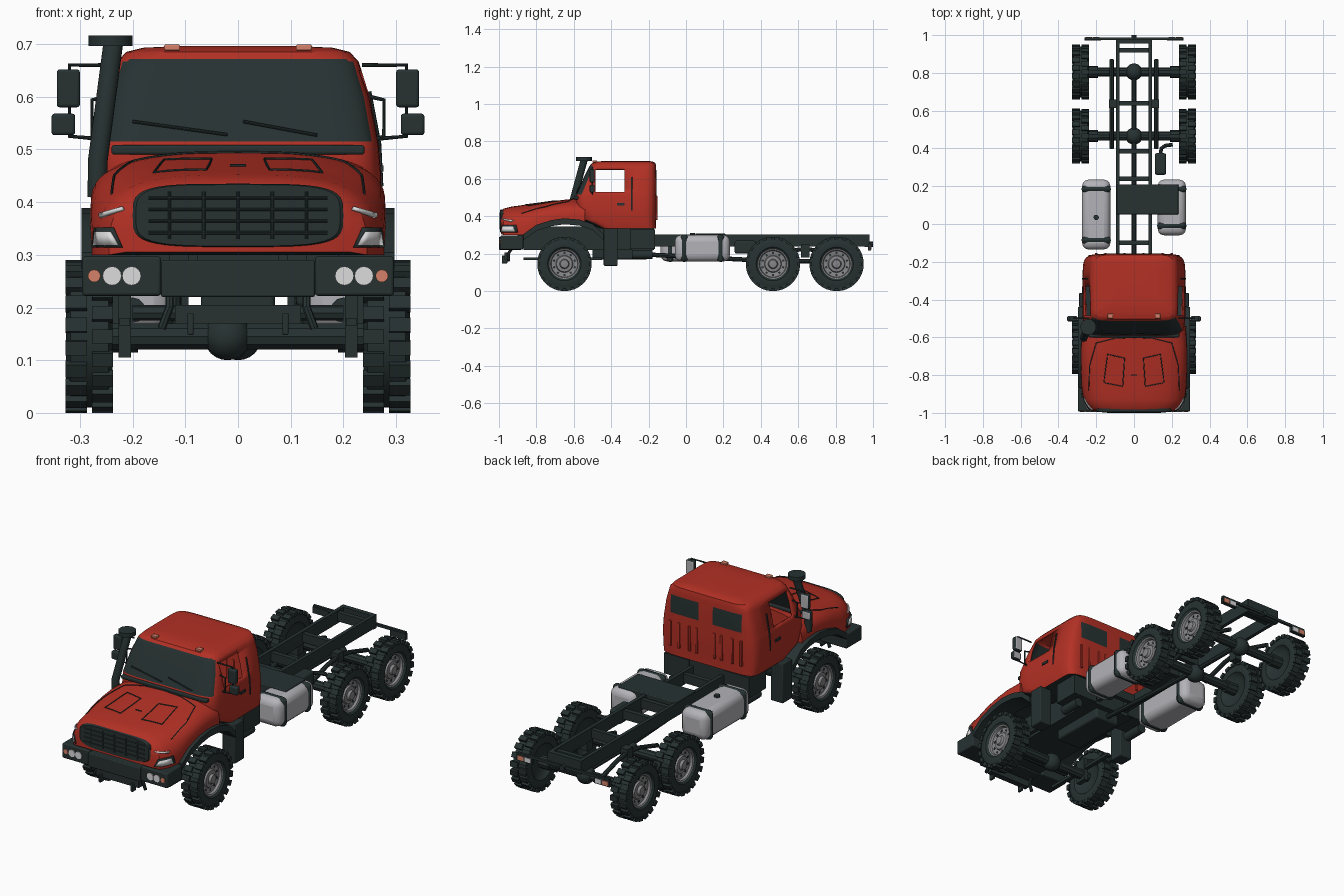
import bpy, bmesh
from math import sin, cos, pi, radians
from mathutils import Vector, Matrix

if "Cube" in bpy.data.objects:
    bpy.data.objects.remove(bpy.data.objects["Cube"], do_unlink=True)


def material(name, r, g, b):
    mat = bpy.data.materials.new(name)
    mat.use_nodes = True
    mat.diffuse_color = (r, g, b, 1)
    mat.node_tree.nodes["Principled BSDF"].inputs["Base Color"].default_value = (r, g, b, 1)
    return mat


RED = material("cab red", .45, .03, .018)
DARK = material("dark plastic", .02, .031, .031)
SILVER = material("tank silver", .45, .45, .48)
RIM = material("rim grey", .24, .24, .25)
WHITE = material("lamp white", .72, .72, .72)
ORANGE = material("lamp orange", .66, .22, .14)
built = []


def finish(name, bm, *mats):
    mesh = bpy.data.meshes.new(name)
    bmesh.ops.recalc_face_normals(bm, faces=bm.faces)
    bm.to_mesh(mesh)
    bm.free()
    for mat in mats:
        mesh.materials.append(mat)
    return place(name, mesh)


def place(name, mesh):
    ob = bpy.data.objects.new(name, mesh)
    bpy.context.collection.objects.link(ob)
    built.append(ob)
    return ob


def box(name, low, high, mat, bevel=0):
    low, high = Vector(low), Vector(high)
    bm = bmesh.new()
    size = [abs(d) for d in high - low]
    bmesh.ops.create_cube(bm, size=1, matrix=Matrix.Translation((low + high) / 2) @ Matrix.Diagonal((*size, 1)))
    ob = finish(name, bm, mat)
    if bevel:
        mod = ob.modifiers.new("bevel", "BEVEL")
        mod.width, mod.segments = bevel, 3
    return ob


def sides(build, name, *points, **options):
    """Build a part on the left (+x) and its mirror image on the right."""
    obs = []
    for label, s in (("left", 1), ("right", -1)):
        flipped = [(s * x, y, z) for x, y, z in points]
        obs.append(build(label + "_" + name, *flipped, **options))
    return obs


def rod(name, *path, mat=DARK, r=.004, res=2):
    curve = bpy.data.curves.new(name, "CURVE")
    curve.dimensions = "3D"
    curve.bevel_depth, curve.bevel_resolution, curve.use_fill_caps = r, res, True
    spline = curve.splines.new("POLY")
    spline.points.add(len(path) - 1)
    for point, co in zip(spline.points, path):
        point.co = (*co, 1)
    curve.materials.append(mat)
    return place(name, curve)


def loft(rings):
    bm = bmesh.new()
    rows = [[bm.verts.new(p) for p in ring] for ring in rings]
    n = len(rows[0])
    for a, b in zip(rows, rows[1:]):
        for i in range(n):
            bm.faces.new((a[i], a[(i + 1) % n], b[(i + 1) % n], b[i]))
    bm.faces.new(rows[0])
    bm.faces.new(rows[-1])
    bmesh.ops.recalc_face_normals(bm, faces=bm.faces)
    bm.normal_update()
    return bm


def power(v, n):
    return (1 if v >= 0 else -1) * abs(v) ** (2 / n)


def oval(n, count):
    return [(power(cos(2 * pi * i / count), n), power(sin(2 * pi * i / count), n)) for i in range(count)]


# Cab shell: stacked rounded outlines given as height, front, back, half width
levels = [(.335, -.46, -.16, .262), (.38, -.56, -.16, .271), (.45, -.59, -.157, .272), (.51, -.59, -.157, .267),
          (.6, -.55, -.157, .25), (.667, -.517, -.16, .229), (.685, -.502, -.163, .212),
          (.693, -.47, -.18, .18), (.696, -.42, -.21, .12)]
bm = loft([[(w * u, (f + b) / 2 + (b - f) / 2 * v, z) for u, v in oval(8, 64)] for z, f, b, w in levels])
cuts = [(2, z) for z in (.515, .53, .55, .64, .65, .672)] + [(1, -.485), (1, -.33)]
cuts += [(0, x) for x in (-.2, -.04, .04, .2)]
for axis, at in cuts:
    co, no = Vector(), Vector()
    co[axis], no[axis] = at, 1
    bmesh.ops.bisect_plane(bm, geom=bm.verts[:] + bm.edges[:] + bm.faces[:], plane_co=co, plane_no=no)
bm.normal_update()
openings = []
for face in bm.faces:
    x, y, z = face.calc_center_median()
    no = face.normal
    screen = no.y < -.5 and .515 < z < .672
    rear = no.y > .8 and .04 < abs(x) < .2 and .55 < z < .64
    face.material_index = int(screen or rear or no.z < -.7)
    if abs(no.x) > .7 and -.485 < y < -.33 and .53 < z < .65:
        openings.append(face)
bmesh.ops.delete(bm, geom=openings, context="FACES")
cab = finish("cab", bm, RED, DARK)
cab.modifiers.new("wall", "SOLIDIFY").thickness = .01

# Hood: cross sections given as position, half width, bottom, top
stations = [(-.99, .215, .305, .428), (-.975, .245, .3, .441), (-.93, .268, .3, .452), (-.87, .277, .3, .46),
            (-.8, .28, .35, .468), (-.72, .28, .375, .48), (-.65, .28, .385, .488), (-.54, .275, .37, .5)]
arch = [(cos(pi * i / 28), sin(pi * i / 28)) for i in range(29)]
bm = loft([[(w * power(c, 3.2), y, b + (t - b) * power(s, 3.2)) for c, s in arch] for y, w, b, t in stations])
for face in bm.faces:
    face.material_index = int(face.normal.z < -.7)
finish("hood", bm, RED, DARK)


def section(y):
    for a, b in zip(stations, stations[1:]):
        if y <= b[0]:
            k = max(0, (y - a[0]) / (b[0] - a[0]))
            return [p + (q - p) * k for p, q in zip(a, b)]
    return stations[-1]


def hood_top(x, y):
    _, w, b, t = section(y)
    return (x, y, b + (t - b) * max(0, 1 - abs(x / w) ** 3.2) ** (1 / 3.2) + .001)


def hood_front(x, z):
    y = -.99
    while y < -.6:
        _, w, b, t = section(y)
        if abs(x / w) ** 3.2 + max(0, (z - b) / (t - b)) ** 3.2 <= 1:
            break
        y += .002
    return y


# Hood seams and vents
seam = [(.24, -.88), (.235, -.75), (.2, -.63), (.1, -.605), (0, -.6)]
vent = [(.06, -.86), (.05, -.71), (.14, -.69), (.16, -.84), (.06, -.86)]
for label, outline in (("hood_seam", seam), ("hood_vent", vent)):
    path = []
    for a, b in zip(outline, outline[1:]):
        path += [hood_top(*Vector(a).lerp(Vector(b), k / 4)) for k in range(5)]
    sides(rod, label, *path, r=.0025, res=1)
rod("hood_badge_strip", hood_top(-.015, -.8), hood_top(.015, -.8), r=.003)


# Lamps that wrap round the nose
def nose_plate(name, *corners, mat=WHITE, lift=.004):
    bm = bmesh.new()
    rows = []
    for k in range(5):
        pair = [Vector(corners[i]).lerp(Vector(corners[i + 1]), k / 4) for i in (0, 2)]
        rows.append([bm.verts.new((p.x * 1.008, hood_front(p.x, p.z) - lift, p.z)) for p in pair])
    for a, b in zip(rows, rows[1:]):
        bm.faces.new((a[0], b[0], b[1], a[1]))
    ob = finish(name, bm, mat)
    mod = ob.modifiers.new("depth", "SOLIDIFY")
    mod.thickness, mod.offset = .006, 0


sides(nose_plate, "headlamp_surround", (.218, 0, .314), (.273, 0, .314), (.235, 0, .352), (.269, 0, .352),
      mat=DARK, lift=.002)
sides(nose_plate, "headlamp", (.225, 0, .318), (.271, 0, .318), (.241, 0, .344), (.268, 0, .344), lift=.006)
sides(nose_plate, "side_marker", (.215, 0, .386), (.26, 0, .371), (.217, 0, .391), (.26, 0, .378))

# Grille with raised bars
finish("grille", loft([[(.2 * k * u, y, .375 + .06 * k * v) for u, v in oval(4, 40)]
                       for y, k in ((-.95, 1), (-.99, 1), (-.995, .97))]), DARK)
for i in range(4):
    z = .342 + .022 * i
    rod("grille_bar", (-.17, -.995, z), (.17, -.995, z), r=.003)
for x in (-.13, -.065, 0, .065, .13):
    rod("grille_post", (x, -.995, .33), (x, -.995, .42), r=.003)

# Bumper, lamps and front tow frame
box("bumper_centre", (-.146, -1, .22), (.146, -.88, .29), DARK, .004)
sides(box, "bumper_end", (.146, -.992, .222), (.296, -.87, .297), mat=DARK, bevel=.006)
for x, r, mat in ((.202, .018, WHITE), (.239, .018, WHITE), (.273, .012, ORANGE)):
    sides(rod, "bumper_lamp", (x, -.985, .26), (x, -.996, .26), r=r, mat=mat, res=6)
box("tow_beam", (-.12, -.97, .17), (.12, -.94, .205), DARK)
sides(rod, "tow_brace", (.13, -.93, .23), (.13, -.95, .2), (.145, -.95, .16), r=.008)
sides(box, "tow_hook", (.084, -.985, .148), (.096, -.955, .19), mat=DARK, bevel=.003)


# Front wheel arches
def fender(name, inner, outer):
    top = [(y, b) for y, _, b, _ in stations[3:7]] + [(-.57, .378), (-.5, .355), (-.44, .3)]
    rows = []
    for y, z in top:
        rows.append([(inner[0], y, z - .028), (outer[0], y, z - .028), (outer[0], y, z + .004), (inner[0], y, z + .004)])
    return finish(name, loft(rows), DARK)


sides(fender, "fender", (.19, 0, 0), (.297, 0, 0))

# Cab trim: wipers, roof lamps, handles, door seams and rear ribs
rod("right_wiper", (-.2, -.572, .553), (-.02, -.585, .528), r=.003)
rod("left_wiper", (.01, -.575, .553), (.15, -.585, .527), r=.003)
box("cowl", (-.24, -.6, .49), (.24, -.57, .508), DARK, .005)
sides(box, "roof_lamp", (.11, -.5, .688), (.14, -.475, .699), mat=ORANGE, bevel=.003)
sides(rod, "door_seam", (.272, -.29, .43), (.268, -.29, .51), (.249, -.29, .61))
sides(rod, "pillar_handle", (.25, -.5, .6), (.277, -.5, .594), (.277, -.5, .525), (.262, -.5, .52))
sides(box, "door_handle", (.265, -.37, .458), (.276, -.33, .47), mat=DARK)
for x in (.05, .09, .15, .2):
    sides(box, "rear_rib", (x - .006, -.17, .38), (x + .006, -.153, .51), mat=RED, bevel=.003)

# Mirrors with bright rear faces
sides(rod, "mirror_arm", (.235, -.5, .66), (.32, -.5, .66), (.32, -.5, .525), (.262, -.5, .52))
for label, low, high in (("main_mirror", (.3, -.515, .58), (.344, -.488, .652)),
                         ("wide_mirror", (.309, -.515, .527), (.354, -.488, .568))):
    for ob in sides(box, label, low, high, mat=DARK, bevel=.006):
        ob.data.materials.append(SILVER)
        for face in ob.data.polygons:
            face.material_index = int(face.normal.y > .7)

# Raised air intake
rod("intake_pipe", (-.267, -.6, .41), (-.266, -.605, .48), (-.237, -.545, .7), r=.019, res=5)
rod("intake_cap", (-.242, -.545, .696), (-.242, -.545, .716), r=.042, res=6)

# Frame, engine and running gear
sides(box, "frame_rail", (.076, -.9, .238), (.094, .975, .303), mat=DARK)
for y in (-.1, .24, .385, .64, .92):
    box("cross_member", (-.08, y - .012, .25), (.08, y + .012, .295), DARK)
box("engine", (-.13, -.87, .22), (.13, -.17, .345), DARK)
box("gearbox", (-.07, -.5, .17), (.07, -.2, .23), DARK, .01)
sides(box, "cab_support", (.1, -.3, .225), (.24, -.165, .33), mat=DARK)
sides(box, "step_box", (.22, -.44, .135), (.29, -.365, .335), mat=DARK, bevel=.004)
sides(rod, "air_bottle", (.2, -.29, .195), (.2, -.18, .195), r=.024, res=4)
rod("drive_shaft", (0, -.3, .2), (0, .465, .16), (0, .805, .16), r=.012)
rod("front_axle", (-.25, -.65, .145), (.25, -.65, .145), r=.026, res=3)
sides(box, "front_spring", (.205, -.87, .165), (.225, -.45, .18), mat=DARK)
sides(box, "spring_clamp", (.203, -.68, .105), (.227, -.62, .225), mat=DARK)
rod("steering_bar", (-.2, -.75, .19), (.2, -.75, .19), r=.015)
for label, x, y in (("front", -.02, -.65), ("middle", 0, .465), ("rear", 0, .805)):
    bm = bmesh.new()
    bmesh.ops.create_uvsphere(bm, u_segments=20, v_segments=12, radius=.045,
                              matrix=Matrix.Translation((x, y, .145)))
    finish(label + "_differential", bm, DARK)
    if label != "front":
        rod(label + "_axle", (-.25, y, .145), (.25, y, .145), r=.024, res=3)
        sides(rod, label + "_hub", (.19, y, .145), (.25, y, .145), r=.032, res=3)
sides(rod, "rear_spring", (.118, .4, .17), (.118, .55, .215), (.118, .635, .225), (.118, .72, .215),
      (.118, .87, .17), r=.011)
sides(box, "spring_pivot", (.094, .615, .18), (.132, .66, .25), mat=DARK)

# Fuel tanks with straps
for label, s, front in (("left", 1, -.06), ("right", -1, -.135)):
    box(label + "_tank", (s * .125, front, .158), (s * .275, .235, .3), SILVER, .035)
    for y in (front + .05, .185):
        box(label + "_tank_strap", (s * .122, y - .02, .155), (s * .278, y + .02, .303), DARK, .036)
rod("tank_cap", (-.2, .035, .29), (-.2, .035, .31), r=.014, res=4)
box("battery_deck", (-.09, .05, .26), (.235, .21, .308), DARK, .004)

# Exhaust and tail
box("silencer", (.11, .26, .2), (.17, .375, .27), DARK, .012)
rod("exhaust_pipe", (.14, .37, .24), (.145, .4, .24), (.165, .415, .24), (.205, .42, .24), r=.01)
box("tail_bar", (-.26, .975, .245), (.26, .987, .258), DARK)
box("tail_beam", (-.095, .955, .235), (.095, .98, .303), DARK)
rod("tow_pin", (0, .97, .25), (0, 1, .25), r=.014)
sides(box, "tail_lamp_body", (.175, .972, .218), (.262, .988, .25), mat=DARK)
for label, x, mat in (("white", .182, WHITE), ("orange", .222, ORANGE)):
    sides(box, "tail_lamp_" + label, (x, .985, .223), (x + .034, .991, .245), mat=mat)

# Wheel: revolved tyre and rim with staggered tread blocks
profile = [(-.012, .004), (-.02, .06), (-.03, .08), (-.042, .09), (-.044, .115), (-.036, .135), (.036, .135),
           (.044, .115), (.042, .09), (.032, .08), (.03, .074), (.018, .07), (.014, .046), (.022, .042),
           (.024, .026), (.036, .021), (.038, .004)]
bm = loft([[(x, r * cos(pi * i / 18), r * sin(pi * i / 18)) for i in range(36)] for x, r in profile])
for face in bm.faces:
    c = face.calc_center_median()
    face.material_index = int(c.x > .005 and c.yz.length < .082)
for i in range(40):
    turn = Matrix.Rotation(pi * i / 20, 4, "X")
    shift = Matrix.Translation(((.025 if i % 2 else -.025), 0, .1355))
    bmesh.ops.create_cube(bm, size=1, matrix=turn @ shift @ Matrix.Diagonal((.04, .027, .019, 1)))
for i in range(10):
    turn = Matrix.Rotation(pi * i / 5, 4, "X")
    bmesh.ops.create_cube(bm, size=.011, matrix=turn @ Matrix.Translation((.012, 0, .058)))
wheel = finish("left_front_wheel", bm, DARK, RIM)
wheel.location = (.282, -.65, .145)
for label, y in (("front", -.65), ("middle", .465), ("rear", .805)):
    for side, s in (("left", 1), ("right", -1)):
        if (label, side) != ("front", "left"):
            ob = place(side + "_" + label + "_wheel", wheel.data)
            ob.location = (s * .282, y, .145)
            ob.rotation_euler.z = 0 if s > 0 else pi

# Turn rods into meshes and shade smooth with sharp edges kept
bpy.ops.object.select_all(action="DESELECT")
for ob in built:
    ob.select_set(ob.type == "CURVE")
    if ob.type == "CURVE":
        bpy.context.view_layer.objects.active = ob
bpy.ops.object.convert(target="MESH")
for ob in built:
    ob.select_set(True)
bpy.context.view_layer.objects.active = cab
bpy.ops.object.shade_smooth_by_angle(angle=radians(35))
